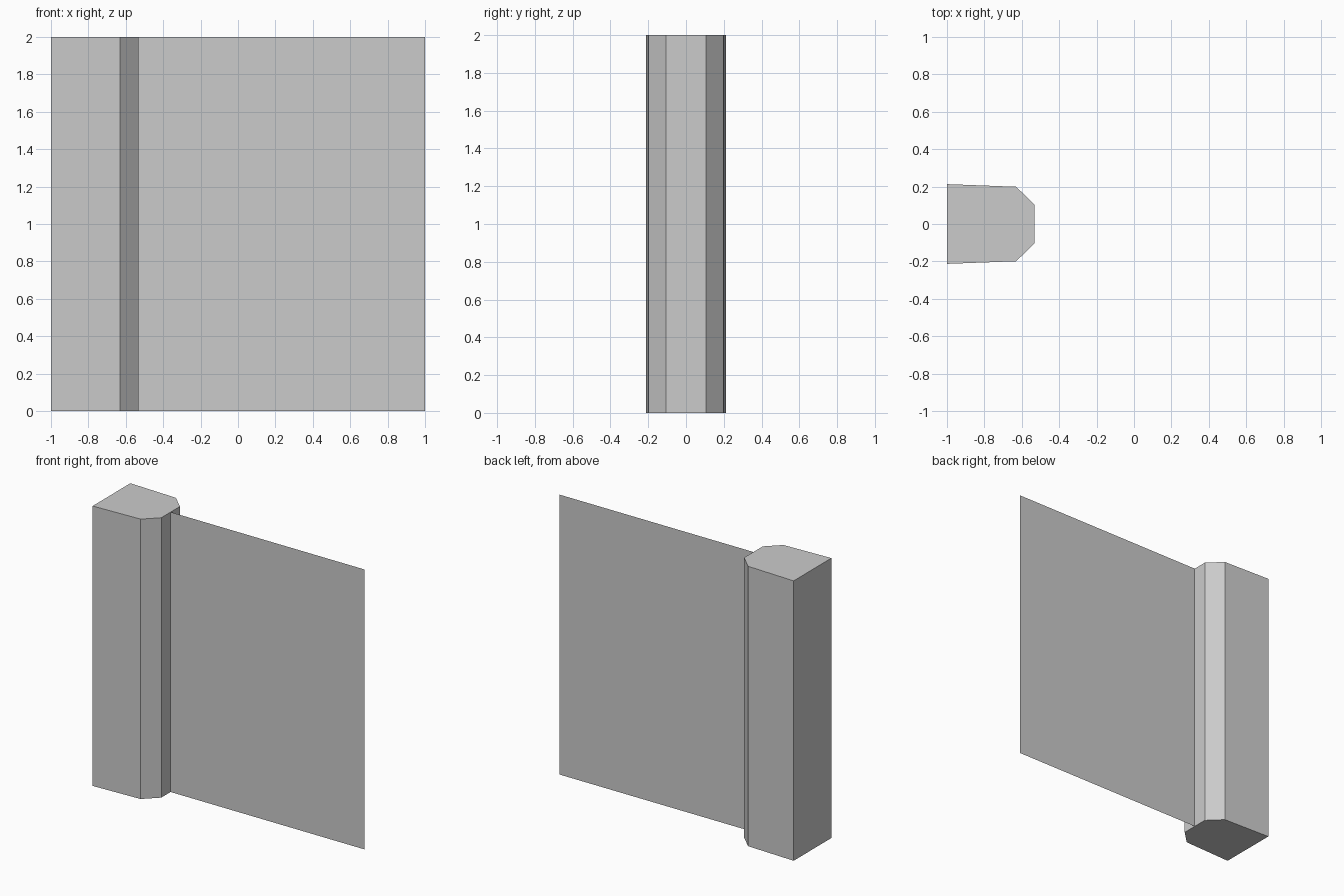
import bpy, bmesh

if "Cube" in bpy.data.objects:
    bpy.data.objects.remove(bpy.data.objects["Cube"])

HEIGHT = 2.0


def extrude_up(name, points, closed):
    """Raise a floor outline to full height; closed outlines become capped solids."""
    bm = bmesh.new()
    verts = [bm.verts.new((x, y, 0)) for x, y in points]
    if closed:
        geom = [bm.faces.new(verts)]
        res = bmesh.ops.extrude_face_region(bm, geom=geom, use_keep_orig=True)
    else:
        geom = [bm.edges.new(pair) for pair in zip(verts, verts[1:])]
        res = bmesh.ops.extrude_edge_only(bm, edges=geom)
    top = [v for v in res["geom"] if isinstance(v, bmesh.types.BMVert)]
    bmesh.ops.translate(bm, verts=top, vec=(0, 0, HEIGHT))
    if closed:
        bmesh.ops.recalc_face_normals(bm, faces=bm.faces)
    mesh = bpy.data.meshes.new(name)
    bm.to_mesh(mesh)
    bm.free()
    obj = bpy.data.objects.new(name, mesh)
    bpy.context.collection.objects.link(obj)
    return obj


# Post: slightly tapered block with chamfered inner corners
half = [(-1.0, -0.213), (-0.63, -0.199), (-0.533, -0.105)]
extrude_up("post", half + [(x, -y) for x, y in reversed(half)], True)

# Panel: single-sheet wall running from the post face
extrude_up("panel", [(-0.533, 0), (1.0, 0)], False)
